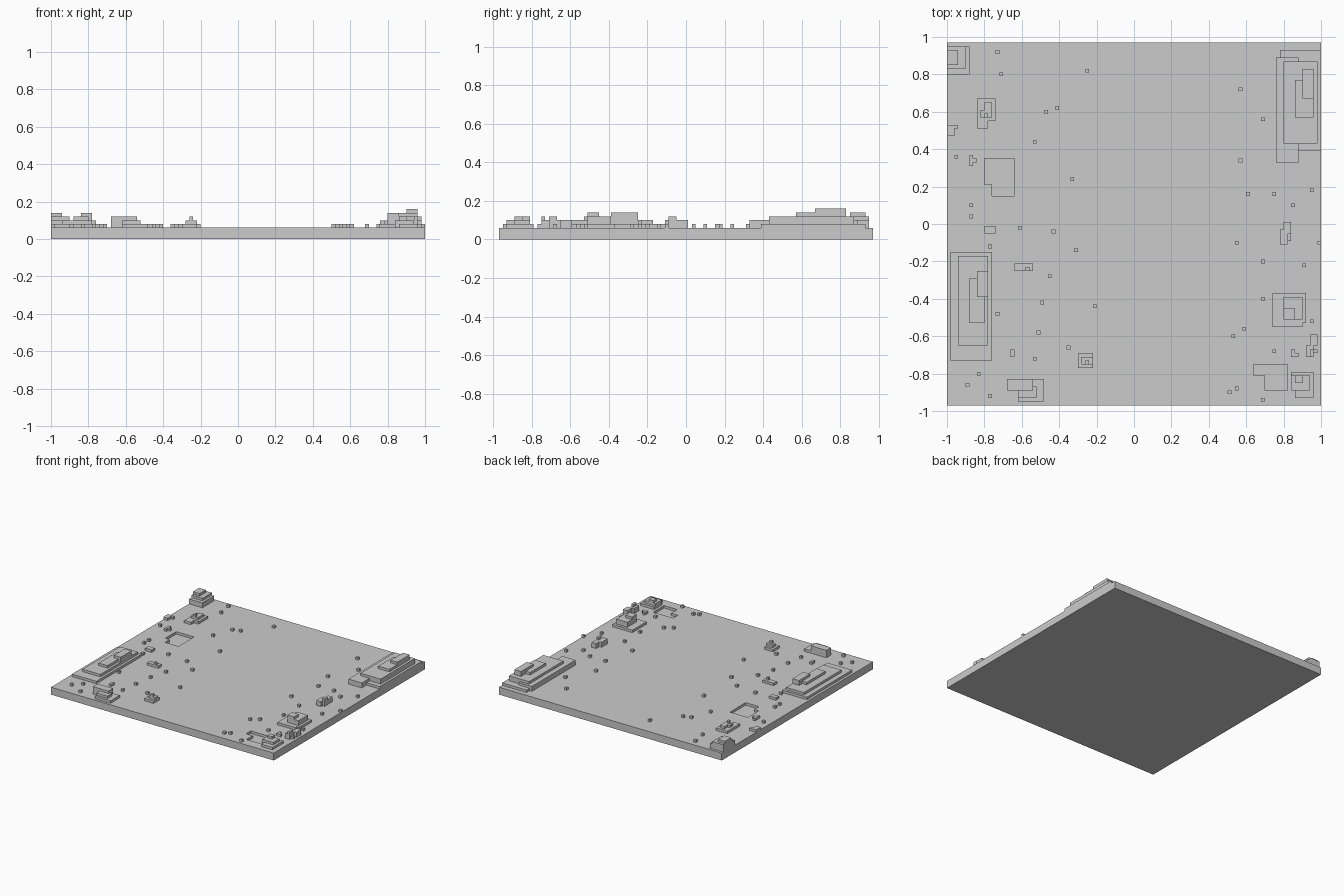
import bpy
import bmesh
from mathutils import Matrix, Vector

UNIT = 0.01          # plan coordinates are given in hundredths
BLOCK = 0.02         # edge length of one block
GROUND = 3 * BLOCK   # height of the slab surface

default_cube = bpy.data.objects.get("Cube")
if default_cube:
    bpy.data.objects.remove(default_cube, do_unlink=True)

# One plain stone material for everything
stone = bpy.data.materials.new("stone_grey")
stone.use_nodes = True
stone_colour = (0.6, 0.6, 0.6, 1)
stone.diffuse_color = stone_colour
stone.node_tree.nodes["Principled BSDF"].inputs["Base Color"].default_value = stone_colour


def add_box(bm, west, east, south, north, bottom, top):
    """Add one axis-aligned box to the mesh."""
    low = Vector((west * UNIT, south * UNIT, bottom))
    high = Vector((east * UNIT, north * UNIT, top))
    size = high - low
    placement = Matrix.Translation((low + high) / 2) @ Matrix.Diagonal((*size, 1))
    bmesh.ops.create_cube(bm, size=1, matrix=placement)


def make_object(name, bm):
    """Turn a finished bmesh into a named stone object."""
    mesh = bpy.data.meshes.new(name)
    bm.to_mesh(mesh)
    bm.free()
    mesh.materials.append(stone)
    obj = bpy.data.objects.new(name, mesh)
    bpy.context.scene.collection.objects.link(obj)
    return obj


def terrace(name, *tiers):
    """Stack of tiers: west, east, south, north, height in blocks."""
    bm = bmesh.new()
    for west, east, south, north, blocks in tiers:
        add_box(bm, west, east, south, north, GROUND, GROUND + blocks * BLOCK)
    return make_object(name, bm)


def scatter(name, spots):
    """Single blocks resting on the slab at the given centres."""
    half = BLOCK / UNIT / 2
    bm = bmesh.new()
    for x, y in spots:
        add_box(bm, x - half, x + half, y - half, y + half, GROUND, GROUND + BLOCK)
    return make_object(name, bm)


def dig_pit(ground, west, east, south, north):
    """Cut a one-block-deep hollow into the ground slab."""
    bm = bmesh.new()
    add_box(bm, west, east, south, north, GROUND - BLOCK, GROUND + BLOCK)
    cutter = make_object("pit_cutter", bm)
    cutter.hide_render = True
    cut = ground.modifiers.new("pit", "BOOLEAN")
    cut.operation = "DIFFERENCE"
    cut.solver = "EXACT"
    cut.object = cutter
    bpy.context.view_layer.objects.active = ground
    bpy.ops.object.modifier_apply(modifier=cut.name)
    bpy.data.objects.remove(cutter, do_unlink=True)


# Ground slab with two stepped hollows
slab_mesh = bmesh.new()
add_box(slab_mesh, -100, 100, -97, 97, 0, GROUND)
ground_slab = make_object("ground_slab", slab_mesh)
dig_pit(ground_slab, -80, -64, 21, 35)
dig_pit(ground_slab, -76, -64, 15, 35)
dig_pit(ground_slab, 64, 82, -81, -75)
dig_pit(ground_slab, 70, 82, -89, -75)

# Large stepped mesas
terrace("back_left_mesa",
        (78, 100, 39, 93, 1), (76, 88, 33, 89, 2), (80, 98, 43, 87, 3),
        (86, 96, 57, 77, 4), (90, 96, 67, 83, 5))
terrace("right_side_mesa",
        (-98, -76, -73, -15, 1), (-94, -78, -65, -17, 2),
        (-88, -80, -53, -29, 3), (-84, -78, -39, -25, 4))
terrace("back_right_corner_mesa",
        (-100, -88, 80, 95, 2), (-100, -90, 83, 95, 3), (-100, -94, 85, 93, 4))
terrace("left_side_mesa",
        (74, 90, -55, -37, 1), (74, 92, -53, -37, 1),
        (80, 90, -51, -39, 3), (80, 86, -51, -45, 4))

# Small stepped mounds
terrace("back_right_mound",
        (-84, -74, 55, 67, 1), (-84, -78, 51, 67, 1),
        (-82, -76, 57, 61, 2), (-80, -76, 57, 65, 2), (-80, -78, 57, 59, 3))
terrace("front_right_mound",
        (-68, -54, -89, -83, 3), (-62, -48, -95, -83, 1), (-62, -52, -93, -87, 2))
terrace("front_middle_mound",
        (-30, -22, -77, -69, 1), (-28, -22, -75, -71, 2), (-26, -24, -75, -73, 3))
terrace("front_left_mound",
        (84, 96, -89, -79, 1), (86, 96, -93, -79, 1),
        (84, 94, -89, -81, 2), (86, 90, -85, -81, 3))
terrace("left_side_pillar",
        (80, 84, -7, 1, 2), (78, 82, -11, -3, 2), (82, 84, -9, -5, 3))
terrace("front_left_pillar",
        (94, 98, -65, -59, 2), (92, 96, -71, -65, 2), (94, 96, -71, -67, 3))

# Low ledges
terrace("back_right_ledge", (-100, -94, 51, 53, 1), (-100, -96, 47, 53, 1))
terrace("right_bent_ledge", (-88, -86, 31, 37, 1), (-86, -84, 33, 35, 1))
terrace("right_short_ledge", (-80, -74, -5, -1, 1))
terrace("right_inner_ledge", (-64, -54, -25, -21, 1), (-58, -56, -25, -23, 2))
terrace("front_right_ledge", (-66, -64, -71, -67, 1))
terrace("front_left_ledge", (84, 88, -71, -69, 1), (84, 86, -71, -67, 1))

# Loose single blocks
scatter("right_loose_blocks", [
    (-73, 92), (-71, 80), (-25, 82), (-41, 62), (-47, 60), (-53, 44), (-95, 36),
    (-33, 24), (-87, 10), (-87, 4), (-61, -2), (-43, -4), (-77, -12), (-31, -14),
    (-45, -28), (-49, -42), (-21, -44), (-73, -48), (-51, -58), (-35, -66),
    (-53, -72), (-83, -80), (-89, -86), (-77, -92)])
scatter("left_loose_blocks", [
    (57, 72), (69, 56), (57, 34), (61, 16), (75, 16), (85, 10), (95, 18),
    (55, -10), (99, -10), (91, -22), (69, -20), (69, -40), (59, -56), (53, -60),
    (95, -52), (75, -68), (55, -88), (51, -90), (69, -94), (97, -68)])
